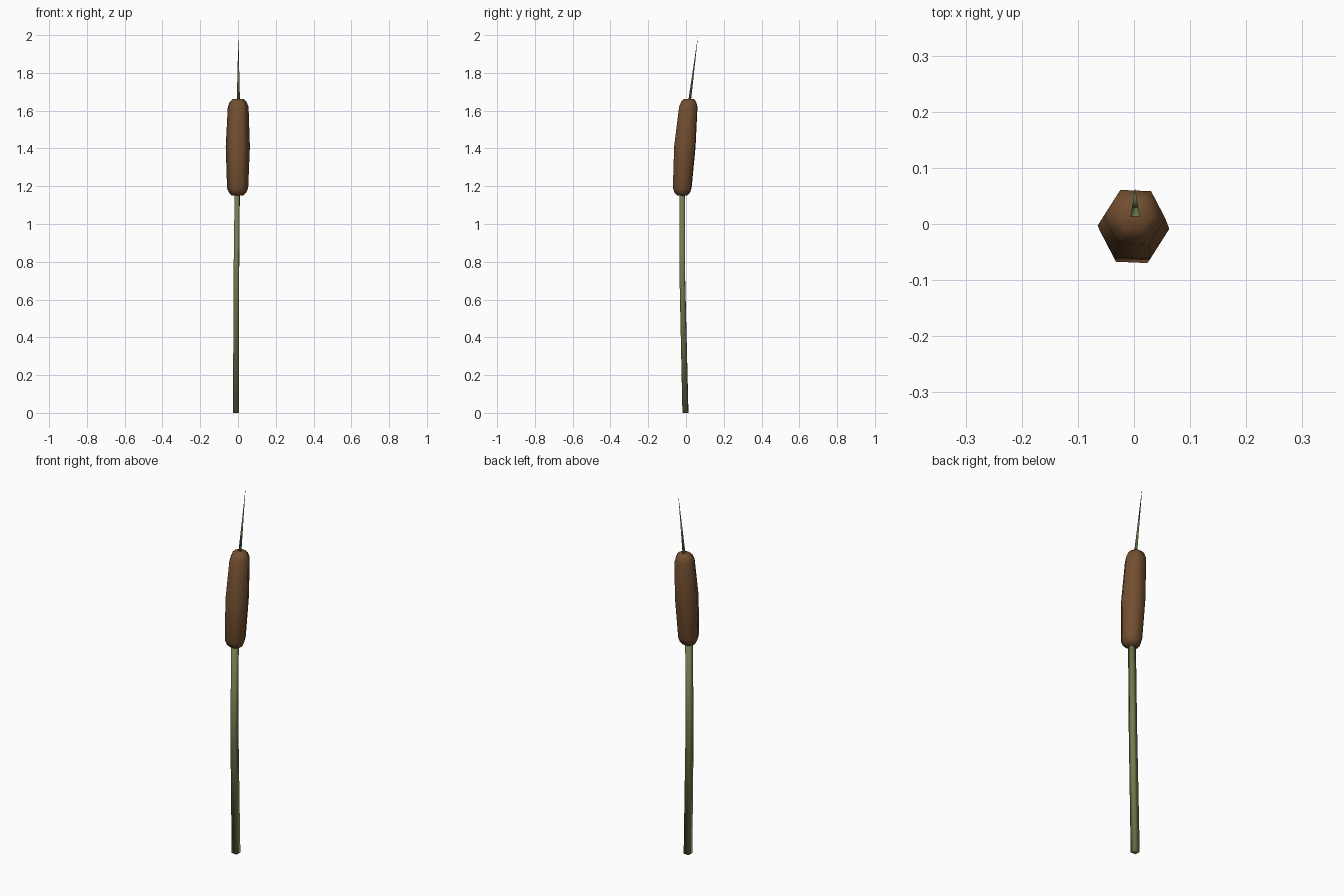
import bpy, bmesh, math

if "Cube" in bpy.data.objects:
    bpy.data.objects.remove(bpy.data.objects["Cube"])


def material(name, rgb):
    m = bpy.data.materials.new(name)
    m.diffuse_color = (*rgb, 1)
    m.use_nodes = True
    m.node_tree.nodes["Principled BSDF"].inputs["Base Color"].default_value = m.diffuse_color
    return m


def loft(name, rings, sides, turn, mat, tip=None):
    """Skin rings (x, y, z, radius); close both ends or run to a tip."""
    bm = bmesh.new()
    loops = []
    for x, y, z, r in rings:
        angles = [math.radians(turn) + math.tau * i / sides for i in range(sides)]
        loops.append([bm.verts.new((x + r * math.cos(a), y + r * math.sin(a), z))
                      for a in angles])
    for lo, hi in zip(loops, loops[1:]):
        for i in range(sides):
            j = (i + 1) % sides
            bm.faces.new((lo[i], lo[j], hi[j], hi[i]))
    bm.faces.new(loops[0][::-1])
    if tip:
        t = bm.verts.new(tip)
        for i in range(sides):
            bm.faces.new((loops[-1][i], loops[-1][(i + 1) % sides], t))
    else:
        bm.faces.new(loops[-1])
    bmesh.ops.recalc_face_normals(bm, faces=bm.faces)
    me = bpy.data.meshes.new(name)
    bm.to_mesh(me)
    bm.free()
    me.materials.append(mat)
    ob = bpy.data.objects.new(name, me)
    bpy.context.collection.objects.link(ob)
    me.shade_smooth()
    return ob


green = material("stem green", (0.17, 0.20, 0.075))
leaf = material("spike green", (0.13, 0.19, 0.075))
brown = material("seed head brown", (0.17, 0.078, 0.030))

# Slightly bent square stem, running a little into the head
loft("stem", [(-0.010, -0.003, 0, 0.022), (-0.009, -0.019, 0.70, 0.0205),
              (-0.004, -0.020, 1.17, 0.019)], 4, 43, green)

# Six-sided seed head with rounded ends, leaning back
loft("seed_head", [(-0.002, -0.020, 1.150, 0.030), (-0.002, -0.020, 1.166, 0.046),
                   (-0.002, -0.020, 1.190, 0.056), (-0.001, -0.006, 1.410, 0.064),
                   (0.001, 0.012, 1.620, 0.055), (0.001, 0.014, 1.648, 0.044),
                   (0.001, 0.015, 1.663, 0.028)], 6, -2.5, brown)

# Thin three-sided spike on top
loft("spike", [(0.002, 0.015, 1.64, 0.010)], 3, 90, leaf, tip=(0.002, 0.064, 2.0))
